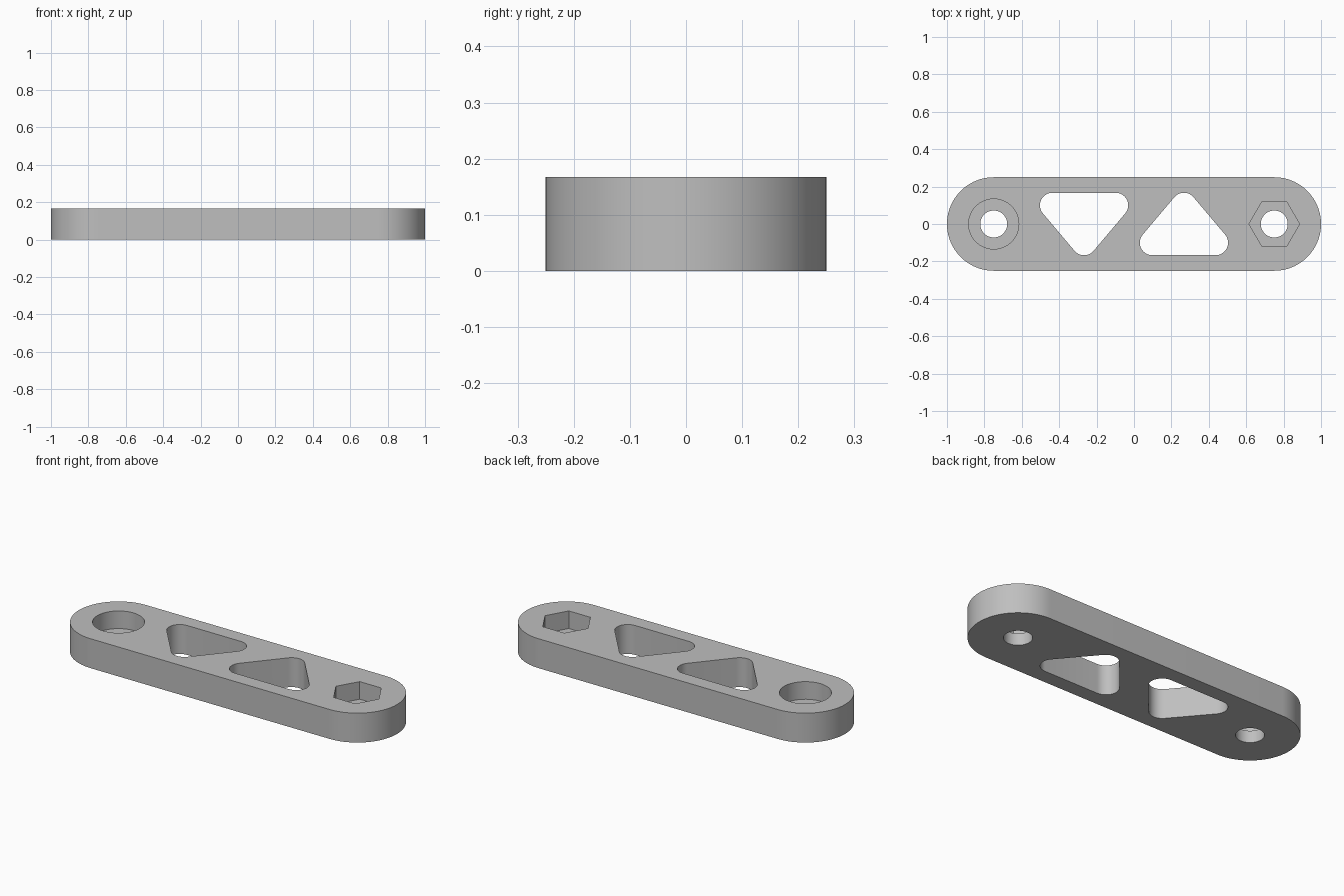
import bpy, bmesh
from math import radians, cos, sin, atan2, degrees

if "Cube" in bpy.data.objects:
    bpy.data.objects.remove(bpy.data.objects["Cube"], do_unlink=True)

HEIGHT = 0.167       # plate thickness
FLOOR = 0.067        # floor of the screw head and nut pockets
OVER = 0.05          # how far cutters reach past the plate
END_X = 0.75         # hole centres

grey = bpy.data.materials.new("light grey")
grey.use_nodes = True
colour = (0.52, 0.52, 0.52, 1)
grey.diffuse_color = colour
grey.node_tree.nodes["Principled BSDF"].inputs["Base Color"].default_value = colour


def arc(cx, cy, r, start, end, steps):
    """Points along an arc, angles in degrees."""
    angles = [radians(start + (end - start) * i / steps) for i in range(steps + 1)]
    return [(cx + r * cos(a), cy + r * sin(a)) for a in angles]


def ring(cx, r, sides):
    return arc(cx, 0, r, 0, 360, sides)[:-1]


def prism(name, outline, z0, z1):
    """Extrude a counter-clockwise outline from z0 to z1."""
    bm = bmesh.new()
    base = bm.faces.new([bm.verts.new((x, y, z0)) for x, y in outline])
    top = bmesh.ops.extrude_face_region(bm, geom=[base], use_keep_orig=True)["geom"]
    for v in top:
        if isinstance(v, bmesh.types.BMVert):
            v.co.z = z1
    bmesh.ops.recalc_face_normals(bm, faces=bm.faces)
    mesh = bpy.data.meshes.new(name)
    bm.to_mesh(mesh)
    bm.free()
    mesh.materials.append(grey)
    obj = bpy.data.objects.new(name, mesh)
    bpy.context.collection.objects.link(obj)
    return obj


def rounded_triangle(cx, flip):
    """Triangle with round corners, tip down, or tip up when flip is -1."""
    w, h, r = 0.169, 0.1, 0.067
    slant = degrees(atan2(w, 2 * h))
    pts = arc(w, h, r, -slant, 90, 14)
    pts += arc(-w, h, r, 90, 180 + slant, 14)
    pts += arc(0, -h, r, 180 + slant, 360 - slant, 14)
    pts = [(cx + x, flip * y) for x, y in pts]
    return pts if flip > 0 else pts[::-1]


# Link plate with round ends
plate = prism("link_plate",
              arc(END_X, 0, 0.25, -90, 90, 48) + arc(-END_X, 0, 0.25, 90, 270, 48),
              0, HEIGHT)

# Cutters: through holes, triangular windows, head and nut pockets
through = (-OVER, HEIGHT + OVER)
pocket = (FLOOR, HEIGHT + OVER)
cutters = [
    prism("right_bolt_hole", ring(-END_X, 0.072, 48), *through),
    prism("left_bolt_hole", ring(END_X, 0.072, 48), *through),
    prism("right_window", rounded_triangle(-0.267, 1), *through),
    prism("left_window", rounded_triangle(0.267, -1), *through),
    prism("screw_head_pocket", ring(-END_X, 0.134, 64), *pocket),
    prism("nut_pocket", ring(END_X, 0.135, 6), *pocket),
]
bpy.context.view_layer.objects.active = plate
for cutter in cutters:
    cutter.hide_render = True
    mod = plate.modifiers.new(cutter.name, "BOOLEAN")
    mod.operation = "DIFFERENCE"
    mod.solver = "EXACT"
    mod.object = cutter
    bpy.ops.object.modifier_apply(modifier=mod.name)
    bpy.data.objects.remove(cutter, do_unlink=True)

# Smooth round walls, crisp rims
bpy.ops.object.select_all(action="DESELECT")
plate.select_set(True)
bpy.ops.object.shade_smooth_by_angle(angle=radians(30))
